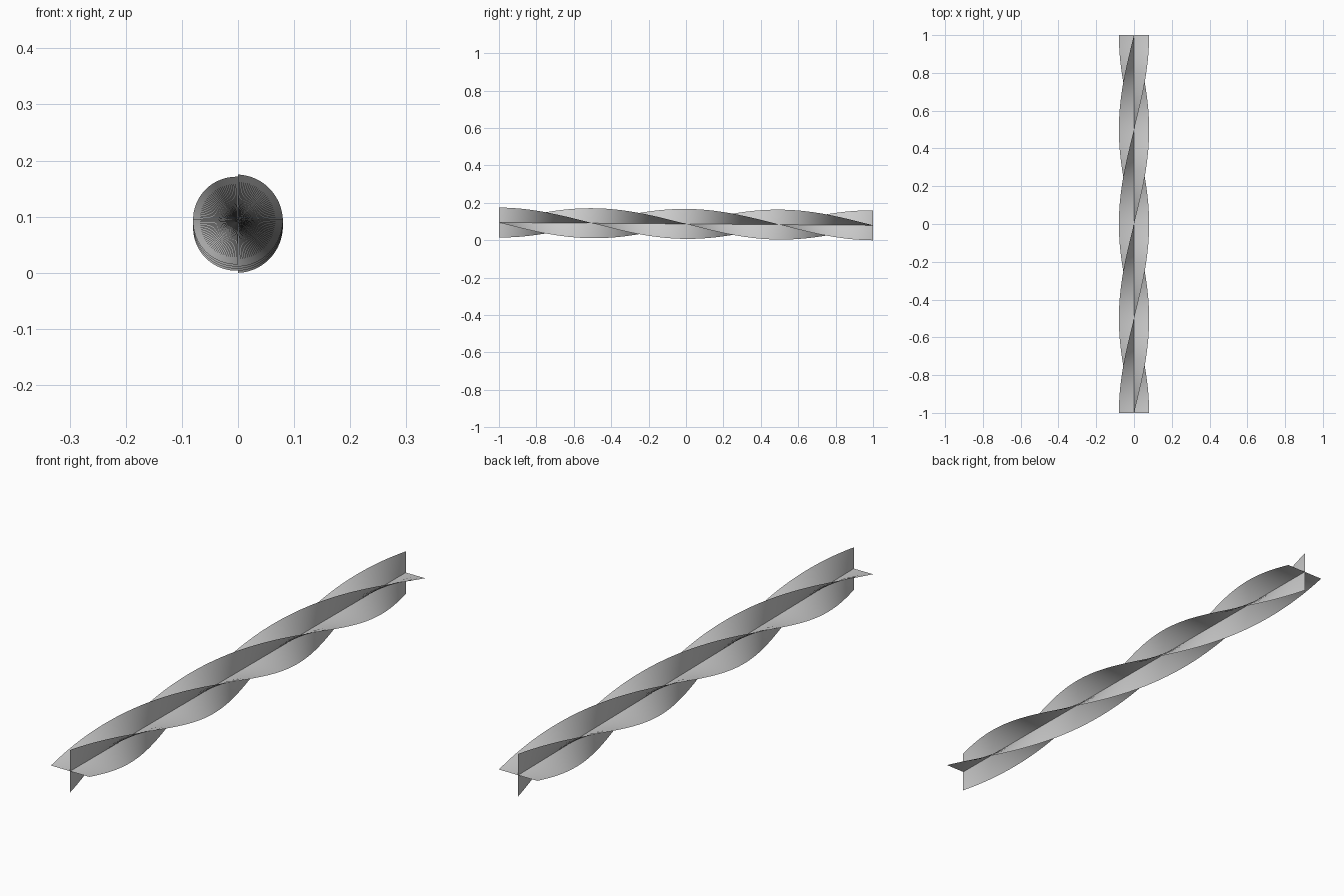
import bpy, bmesh
from math import sin, cos, pi

if "Cube" in bpy.data.objects:
    bpy.data.objects.remove(bpy.data.objects["Cube"])

RADIUS = 0.08
STEPS = 120            # rings along the length
TURN = 2 * pi          # one full twist
Z_FRONT, Z_BACK = 0.095, 0.08   # axis droops slightly towards the back


def twisted_blade(name, phase):
    """Thin full-width strip along y, twisted about its long axis."""
    bm = bmesh.new()
    previous = None
    for i in range(STEPS + 1):
        t = i / STEPS
        a = phase + TURN * t
        zc = Z_FRONT + (Z_BACK - Z_FRONT) * t
        row = [bm.verts.new((r * sin(a), 2 * t - 1, zc + r * cos(a)))
               for r in (-RADIUS, 0, RADIUS)]
        if previous:
            for j in range(2):
                bm.faces.new((previous[j], previous[j + 1], row[j + 1], row[j]))
        previous = row
    for f in bm.faces:
        f.smooth = True
    mesh = bpy.data.meshes.new(name)
    bm.to_mesh(mesh)
    bm.free()
    obj = bpy.data.objects.new(name, mesh)
    bpy.context.collection.objects.link(obj)
    return obj


# two crossing blades at right angles
twisted_blade("upright_blade", 0)
twisted_blade("level_blade", pi / 2)
